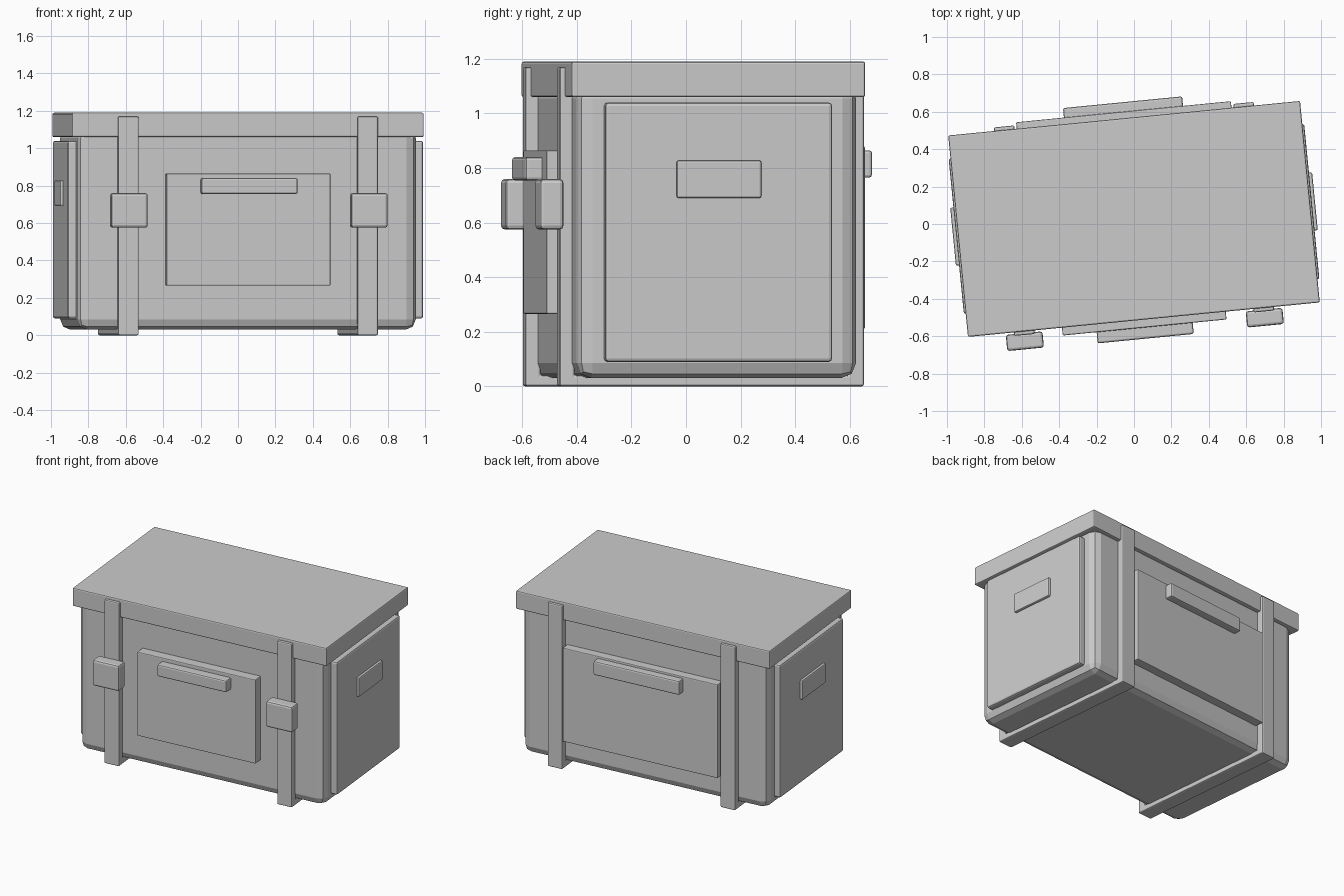
import bpy, bmesh, math
from mathutils import Matrix

if "Cube" in bpy.data.objects:
    bpy.data.objects.remove(bpy.data.objects["Cube"])

grey = bpy.data.materials.new("plain grey")
grey.diffuse_color = (0.6, 0.6, 0.6, 1)
grey.use_nodes = True
grey.node_tree.nodes["Principled BSDF"].inputs["Base Color"].default_value = grey.diffuse_color

# The whole case is turned slightly about the vertical axis
TURN = Matrix.Translation((0, 0.027, 0)) @ Matrix.Rotation(math.radians(5.6), 4, 'Z')


def finish(name, bm, bevel, segments=2):
    bmesh.ops.recalc_face_normals(bm, faces=bm.faces)
    mesh = bpy.data.meshes.new(name)
    bm.to_mesh(mesh)
    bm.free()
    mesh.materials.append(grey)
    ob = bpy.data.objects.new(name, mesh)
    bpy.context.collection.objects.link(ob)
    ob.matrix_world = TURN
    mod = ob.modifiers.new("edge_bevel", 'BEVEL')
    mod.width = bevel
    mod.segments = segments
    mod.limit_method = 'ANGLE'
    return ob


def box(name, x, y, z, bevel=0.008):
    """Bevelled box from (low, high) ranges on each axis."""
    bm = bmesh.new()
    bmesh.ops.create_cube(bm, size=1)
    for v in bm.verts:
        v.co = [r[0] if c < 0 else r[1] for c, r in zip(v.co, (x, y, z))]
    return finish(name, bm, bevel)


def strap(name, cx):
    """U-shaped band: front leg, underside and back leg."""
    outer, inner, floor, top = 0.56, 0.505, 0.04, 1.17
    profile = [(-outer, top), (-outer, 0), (outer, 0), (outer, top),
               (inner, top), (inner, floor), (-inner, floor), (-inner, top)]
    bm = bmesh.new()
    face = bm.faces.new([bm.verts.new((cx - 0.055, y, z)) for y, z in profile])
    ext = bmesh.ops.extrude_face_region(bm, geom=[face])
    moved = [g for g in ext['geom'] if isinstance(g, bmesh.types.BMVert)]
    bmesh.ops.translate(bm, verts=moved, vec=(0.11, 0, 0))
    return finish(name, bm, 0.008)


# Main shell and lid
box("case_body", (-0.91, 0.91), (-0.515, 0.515), (0.03, 1.11), 0.055)
box("lid", (-0.945, 0.945), (-0.541, 0.541), (1.06, 1.19))

# Front and back panels with their grips
box("front_panel", (-0.44, 0.44), (-0.583, -0.50), (0.265, 0.865), 0.006)
box("front_grip", (-0.258, 0.258), (-0.643, -0.57), (0.755, 0.84), 0.01)
box("back_panel", (-0.577, 0.577), (0.50, 0.576), (0.21, 0.88), 0.006)
box("back_grip", (-0.32, 0.32), (0.56, 0.627), (0.765, 0.865), 0.01)

# Mirrored side panels, side handles, straps and buckles
for side, s in (("left", -1), ("right", 1)):
    def span(a, b):
        return tuple(sorted((s * a, s * b)))
    box(side + "_side_panel", span(0.88, 0.955), (-0.418, 0.418), (0.09, 1.04), 0.012)
    box(side + "_side_handle", span(0.94, 0.972), (-0.156, 0.156), (0.69, 0.828), 0.008)
    strap(side + "_strap", s * 0.643)
    box(side + "_buckle", span(0.546, 0.743), (-0.637, -0.55), (0.575, 0.76), 0.014)
